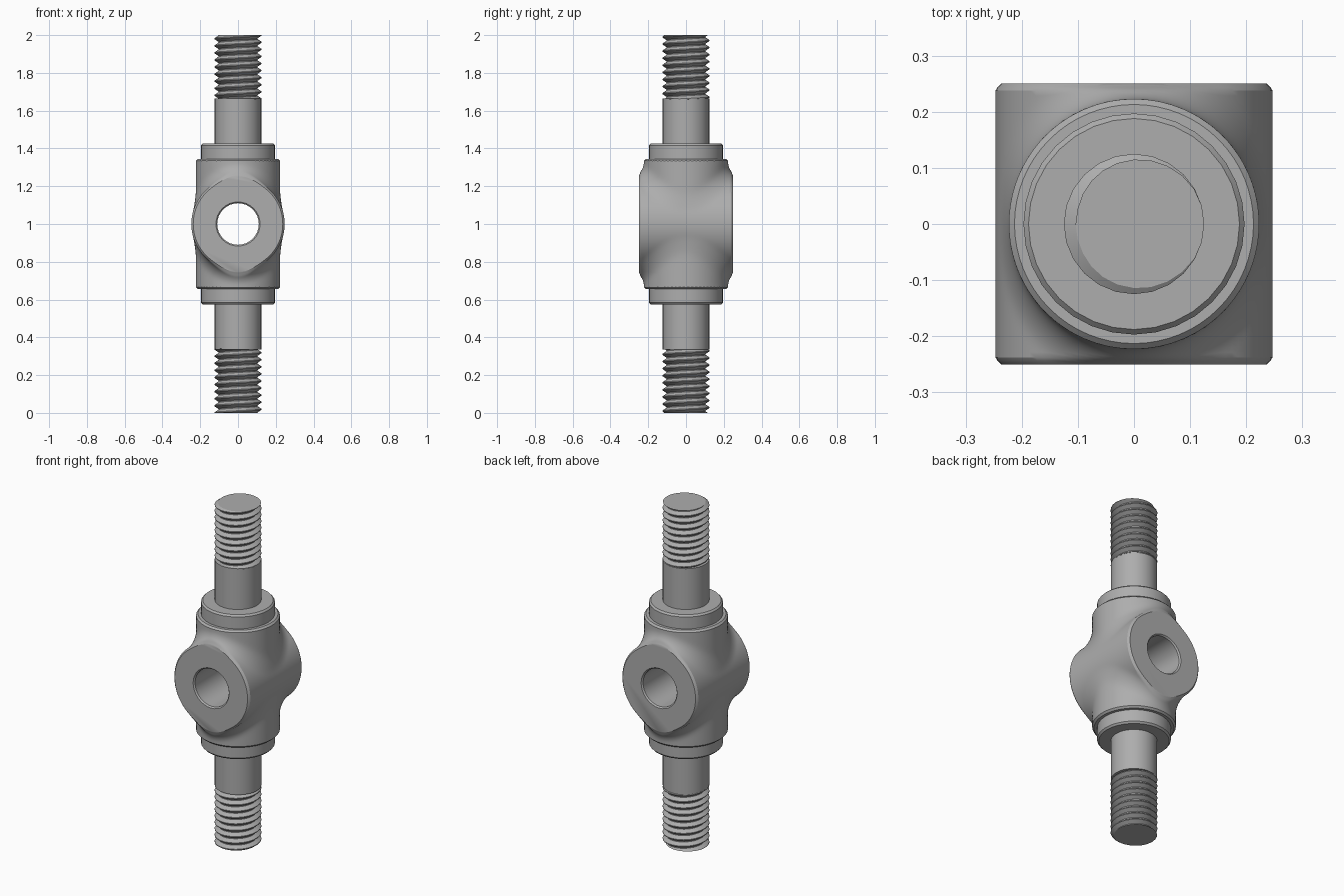
import bpy, bmesh, math
from mathutils import Matrix, Vector

if "Cube" in bpy.data.objects:
    bpy.data.objects.remove(bpy.data.objects["Cube"])

steel = bpy.data.materials.new("grey steel")
steel.diffuse_color = (0.42, 0.42, 0.42, 1)
steel.use_nodes = True
steel.node_tree.nodes["Principled BSDF"].inputs["Base Color"].default_value = steel.diffuse_color
MID = Matrix.Translation((0, 0, 1))            # part centre; everything is symmetric about it
FLIP = MID @ Matrix.Rotation(math.pi, 4, 'Y')  # turns an upper part into the lower one
ALONG_Y = MID @ Matrix.Rotation(math.pi / 2, 4, 'X')


def add_object(name, bm, matrix=MID):
    bm.transform(matrix)
    bmesh.ops.recalc_face_normals(bm, faces=bm.faces)
    mesh = bpy.data.meshes.new(name)
    bm.to_mesh(mesh)
    bm.free()
    mesh.materials.append(steel)
    obj = bpy.data.objects.new(name, mesh)
    bpy.context.collection.objects.link(obj)
    return obj


def smooth(obj, degrees=30):
    bpy.ops.object.select_all(action='DESELECT')
    obj.select_set(True)
    bpy.context.view_layer.objects.active = obj
    bpy.ops.object.shade_smooth_by_angle(angle=math.radians(degrees))


def lathe(name, profile, matrix=MID, n=32):
    """Closed solid of revolution from (radius, height) points."""
    bm = bmesh.new()
    rings = [[bm.verts.new((r * math.cos(2 * math.pi * k / n), r * math.sin(2 * math.pi * k / n), z))
              for k in range(n)] for r, z in profile]
    for a, b in zip(rings, rings[1:]):
        for k in range(n):
            bm.faces.new((a[k - 1], a[k], b[k], b[k - 1]))
    bm.faces.new(rings[0])
    bm.faces.new(rings[-1])
    return add_object(name, bm, matrix)


def thread(name, z0, z1, matrix, pitch=0.0375, n=24):
    """Helical V thread whose mesh rows follow the helix."""
    form = [(0, .125), (.12, .125), (.5, .104), (.62, .104), (1, .125)]
    p = len(form) - 1
    rows = p * (math.ceil((z1 - z0) / pitch) + 2)

    def radius(t):
        t %= 1
        for (t0, r0), (t1, r1) in zip(form, form[1:]):
            if t <= t1:
                return r0 + (r1 - r0) * (t - t0) / (t1 - t0)

    bm = bmesh.new()
    cols = []
    for k in range(n):
        col = []
        for i in range(rows):
            turn = i // p - 1 + form[i % p][0] + k / n
            z = min(max(z0 + pitch * turn, z0), z1)
            r = radius((z - z0) / pitch - k / n)
            a = 2 * math.pi * k / n
            col.append(bm.verts.new((r * math.cos(a), r * math.sin(a), z)))
        cols.append(col)
    for k in range(n):
        a, b = cols[k], cols[(k + 1) % n]
        shift = p if k == n - 1 else 0
        for i in range(rows - 1):
            quad = [a[i], a[i + 1], b[min(i + 1 + shift, rows - 1)], b[min(i + shift, rows - 1)]]
            quad = list(dict.fromkeys(quad))
            if len(quad) > 2:
                bm.faces.new(quad)
    bmesh.ops.remove_doubles(bm, verts=bm.verts, dist=1e-5)
    bmesh.ops.holes_fill(bm, edges=[e for e in bm.edges if e.is_boundary], sides=0)
    return add_object(name, bm, matrix)


# Body: vertical barrel blended into a horizontal eye, as a filleted implicit surface
def body_distance(p):
    ra, rb = math.hypot(p.x, p.z), math.hypot(p.x, p.y)
    a, b = ra - .247, rb - .223
    k = .08 * math.sqrt(max(0, 1 - p.x * p.x / max(ra * rb, 1e-9)))
    d = max(k, min(a, b)) - math.hypot(max(k - a, 0), max(k - b, 0))
    return max(d, d + abs(p.y) - .24)          # small chamfer at the eye faces


bm = bmesh.new()
bmesh.ops.create_uvsphere(bm, u_segments=96, v_segments=160, radius=1,
                          matrix=Matrix.Rotation(math.pi / 2, 4, 'X'))
for v in bm.verts:
    ray, lo, hi = v.co.normalized(), .1, .6
    for _ in range(18):
        m = (lo + hi) / 2
        if body_distance(ray * m) < 0:
            lo = m
        else:
            hi = m
    v.co = ray * hi
body = add_object("body", bm)

# Cutters: flat eye faces, chamfered barrel ends, cross hole
bm = bmesh.new()
bmesh.ops.create_cube(bm, size=1, matrix=Matrix.Diagonal((2, .5, 2, 1)))
face_cutter = add_object("face_cutter", bm)
end_cutter = lathe("end_cutter", [(.213, -.345), (.42, -.138), (.42, .138), (.213, .345)], n=64)
hole_cutter = lathe("hole_cutter", [(.13, -.265), (.11, -.242), (.11, .242), (.13, .265)], ALONG_Y)
bpy.context.view_layer.objects.active = body
for cutter, op in ((face_cutter, 'INTERSECT'), (end_cutter, 'INTERSECT'), (hole_cutter, 'DIFFERENCE')):
    mod = body.modifiers.new("cut", 'BOOLEAN')
    mod.object, mod.operation, mod.solver = cutter, op, 'EXACT'
    bpy.ops.object.modifier_apply(modifier=mod.name)
    bpy.data.objects.remove(cutter)
smooth(body)

# Collar, plain shank and threaded end on both sides
for side, matrix in (("upper", MID), ("lower", FLIP)):
    smooth(lathe(side + "_collar", [(.197, .33), (.197, .415), (.188, .425)], matrix))
    smooth(lathe(side + "_shank", [(.124, .40), (.124, .665)], matrix))
    smooth(thread(side + "_thread", .66, 1.0, matrix))
